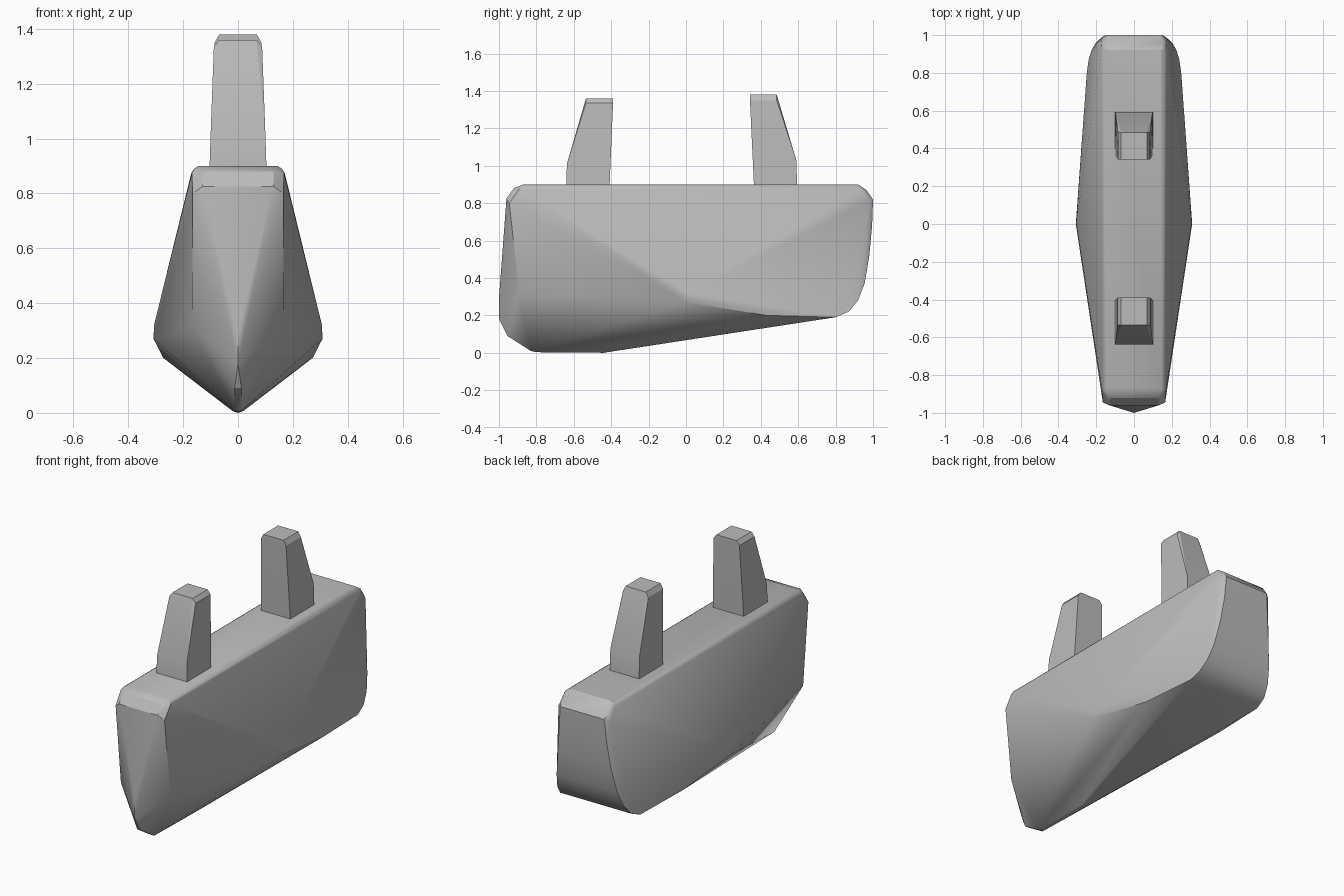
import bpy, bmesh, math

cube = bpy.data.objects.get("Cube")
if cube:
    bpy.data.objects.remove(cube, do_unlink=True)

grey = bpy.data.materials.new("plain grey")
grey.use_nodes = True
colour = (0.5, 0.5, 0.5, 1)
grey.diffuse_color = colour
grey.node_tree.nodes["Principled BSDF"].inputs["Base Color"].default_value = colour


def hull_object(name, half_points, angle):
    """Wrap a convex skin around points mirrored across x = 0."""
    bm = bmesh.new()
    for x, y, z in half_points:
        for side in ((1, -1) if x else (1,)):
            bm.verts.new((x * side, y, z))
    result = bmesh.ops.convex_hull(bm, input=bm.verts[:])
    spare = {v for v in result["geom_interior"] + result["geom_unused"]
             if isinstance(v, bmesh.types.BMVert)}
    bmesh.ops.delete(bm, geom=list(spare), context="VERTS")
    bmesh.ops.dissolve_limit(bm, angle_limit=math.radians(0.5),
                             verts=bm.verts[:], edges=bm.edges[:])
    bmesh.ops.recalc_face_normals(bm, faces=bm.faces[:])
    mesh = bpy.data.meshes.new(name)
    bm.to_mesh(mesh)
    bm.free()
    mesh.materials.append(grey)
    obj = bpy.data.objects.new(name, mesh)
    bpy.context.collection.objects.link(obj)
    bpy.ops.object.select_all(action="DESELECT")
    obj.select_set(True)
    bpy.context.view_layer.objects.active = obj
    bpy.ops.object.shade_smooth_by_angle(angle=math.radians(angle))
    return obj


# Body: rounded top edge, curved back, pointed front and slanting keel
top = [(0.145, -0.87, 0.9), (0.145, 0.92, 0.9), (0.16, -0.88, 0.89),
       (0.16, 0.925, 0.89), (0.168, -0.89, 0.875), (0.17, 0.93, 0.875)]
back = [(0.15, 0.965, 0.87), (0.15, 1.0, 0.82), (0.175, 0.98, 0.81),
        (0.16, 0.995, 0.68), (0.18, 0.98, 0.52), (0.205, 0.955, 0.37),
        (0.225, 0.92, 0.28), (0.24, 0.87, 0.22), (0.25, 0.8, 0.19)]
front = [(0.13, -0.92, 0.88), (0.13, -0.96, 0.825), (0.165, -0.945, 0.8),
         (0.168, -0.89, 0.31), (0, -1.0, 0.29), (0, -1.0, 0.18),
         (0.012, -0.955, 0.09), (0.015, -0.83, 0.01), (0, -0.8, 0.003)]
keel = [(0.02, -0.44, 0.007), (0, -0.44, 0), (0.308, 0, 0.27),
        (0.306, 0.01, 0.32), (0.272, 0.43, 0.2)]
hull_object("body", top + back + front + keel, 30)


# Posts: straight inner side, outer side leaning in, chamfered tops
def post(name, profile, height):
    points = []
    for y, z, half_width in profile:
        points.append((half_width, y, z))
    inner, outer = profile[-1][0], profile[-2][0]
    points += [(0.068, inner, height), (0.068, outer, height)]
    hull_object(name, points, 20)


post("front_post", [(-0.64, 0.86, 0.105), (-0.41, 0.86, 0.105),
                    (-0.637, 1.01, 0.1), (-0.535, 1.335, 0.088),
                    (-0.39, 1.335, 0.088)], 1.36)
post("back_post", [(0.595, 0.86, 0.1), (0.365, 0.86, 0.1),
                   (0.59, 1.03, 0.098), (0.485, 1.35, 0.085),
                   (0.342, 1.35, 0.085)], 1.38)
